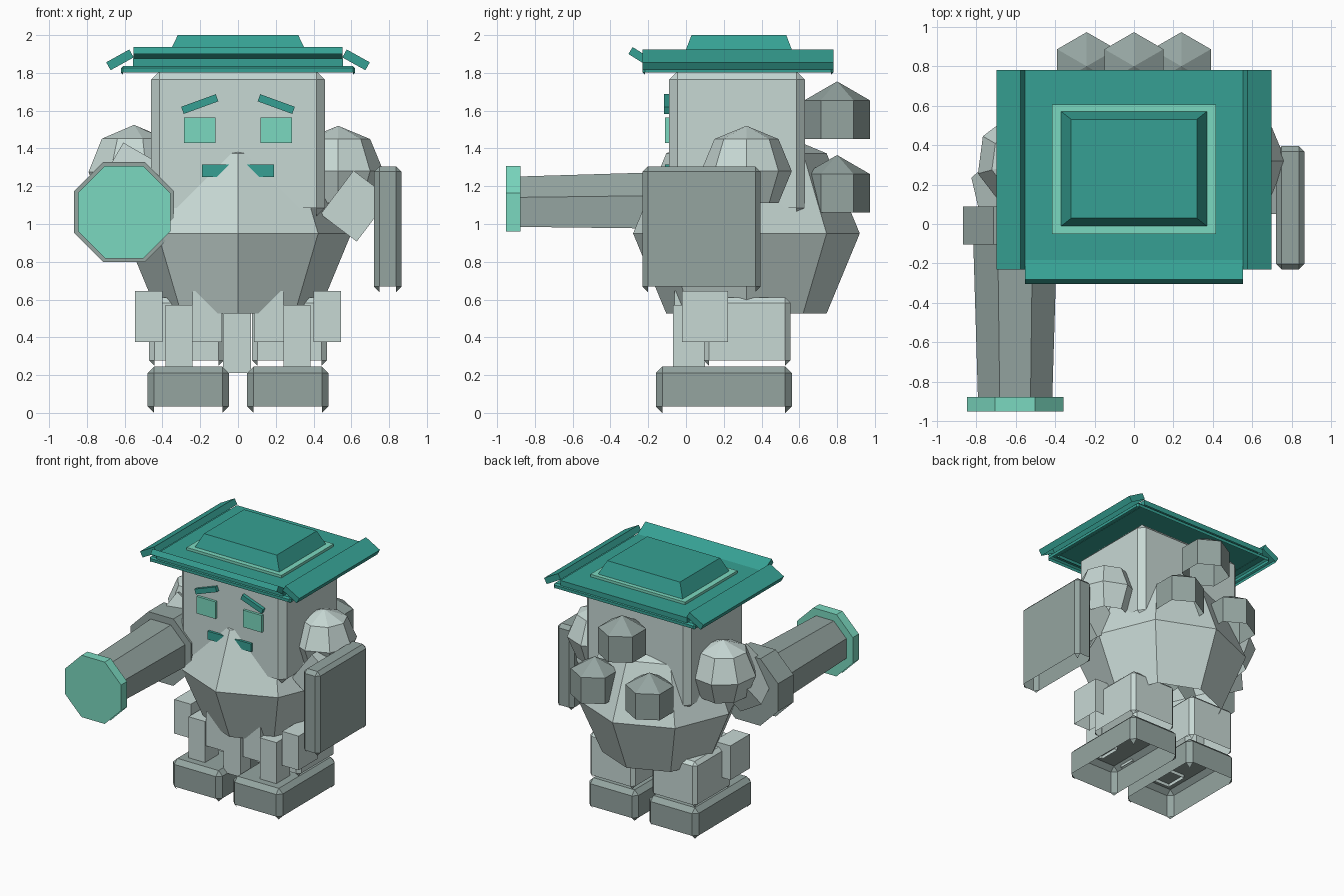
import bpy, bmesh
from math import radians, cos, pi
from mathutils import Matrix, Vector, Euler

if "Cube" in bpy.data.objects:
    bpy.data.objects.remove(bpy.data.objects["Cube"])


def material(name, rgb):
    m = bpy.data.materials.new(name)
    m.use_nodes = True
    col = [(c / 255) ** 2.2 for c in rgb] + [1]
    m.diffuse_color = col
    m.node_tree.nodes["Principled BSDF"].inputs["Base Color"].default_value = col
    return m


STONE = material("pale stone", (198, 215, 211))
GREY = material("slate grey", (147, 163, 159))
TEAL = material("teal", (57, 159, 146))
MINT = material("mint", (122, 215, 190))


def finish(name, bm, mat, matrix=None):
    """Place the mesh, leave its underside open, and link it."""
    if matrix:
        bm.transform(matrix)
    bmesh.ops.recalc_face_normals(bm, faces=bm.faces)
    bm.normal_update()
    under = [f for f in bm.faces if f.normal.z < -0.65]
    bmesh.ops.delete(bm, geom=under, context='FACES')
    me = bpy.data.meshes.new(name)
    bm.to_mesh(me)
    bm.free()
    me.materials.append(mat)
    ob = bpy.data.objects.new(name, me)
    bpy.context.collection.objects.link(ob)
    return ob


def box(name, mat, x, y, z, bevel=0, rot=(0, 0, 0), taper=1):
    """Box from its ranges, turned about its own middle."""
    bm = bmesh.new()
    bmesh.ops.create_cube(bm, size=1)
    for v in bm.verts:
        k = taper if v.co.z > 0 else 1
        v.co = (v.co.x * (x[1] - x[0]) * k, v.co.y * (y[1] - y[0]) * k, v.co.z * (z[1] - z[0]))
    if bevel:
        bmesh.ops.bevel(bm, geom=bm.edges[:], offset=bevel, segments=1, affect='EDGES')
    mid = Vector((sum(x), sum(y), sum(z))) / 2
    turn = Euler([radians(a) for a in rot]).to_matrix().to_4x4()
    return finish(name, bm, mat, Matrix.Translation(mid) @ turn)


def pair(name, mat, x, y, z, bevel=0, rot=(0, 0, 0)):
    """The same box on both sides."""
    box("left_" + name, mat, x, y, z, bevel, rot)
    box("right_" + name, mat, (-x[1], -x[0]), y, z, bevel, (rot[0], -rot[1], -rot[2]))


def ball(name, mat, radius, place, turn=0):
    bm = bmesh.new()
    bmesh.ops.create_uvsphere(bm, u_segments=8, v_segments=4, radius=radius)
    return finish(name, bm, mat, Matrix.Translation(place) @ Matrix.Rotation(radians(turn), 4, 'Z'))


def barrel(name, mat, back, front, y0, y1):
    """Eight-sided tube along y; back and front are flat-to-middle radii."""
    bm = bmesh.new()
    k = 1 / cos(pi / 8)
    bmesh.ops.create_cone(bm, cap_ends=True, segments=8, radius1=back * k,
                          radius2=front * k, depth=y1 - y0,
                          matrix=Matrix.Rotation(pi / 8, 4, 'Z'))
    # Turn the tube so that its second end faces the front
    spin = Matrix.Rotation(pi / 2, 4, 'X')
    return finish(name, bm, mat, Matrix.Translation((-0.603, (y0 + y1) / 2, 1.063)) @ spin)


# Body and head
ball("body", STONE, 0.6, (0, 0.32, 0.95))
box("head", STONE, (-0.46, 0.46), (-0.09, 0.63), (1.04, 1.81), 0.045)

# Face
pair("eye", MINT, (0.12, 0.285), (-0.11, -0.08), (1.43, 1.565))
pair("brow", TEAL, (0.105, 0.3), (-0.117, -0.08), (1.615, 1.655), 0, (0, 20, 0))
pair("moustache", TEAL, (0.03, 0.19), (-0.11, -0.08), (1.25, 1.315))

# Hat
box("hat_brim", TEAL, (-0.62, 0.62), (-0.23, 0.78), (1.79, 1.837), 0.012)
box("hat_plate", TEAL, (-0.555, 0.555), (-0.23, 0.78), (1.835, 1.875))
box("hat_trim", MINT, (-0.415, 0.415), (-0.05, 0.605), (1.86, 1.895))
box("hat_crown", TEAL, (-0.375, 0.375), (-0.015, 0.575), (1.885, 2.0), 0, (0, 0, 0), 0.85)
pair("hat_flap", TEAL, (0.555, 0.695), (-0.23, 0.78), (1.845, 1.893), 0, (0, 29, 0))
box("front_hat_flap", TEAL, (-0.553, 0.553), (-0.305, -0.155), (1.857, 1.9), 0, (-32, 0, 0))

# Shoulders and arms
ball("left_shoulder", STONE, 0.24, (0.53, 0.32, 1.28))
ball("right_shoulder", STONE, 0.25, (-0.55, 0.32, 1.275), 15)
box("left_forearm", STONE, (0.5, 0.74), (0.05, 0.34), (0.95, 1.24), 0, (0, 37, 0))
box("right_forearm", STONE, (-0.73, -0.52), (0.02, 0.32), (1.02, 1.36), 0, (-25, 30, 0))

# Shield
box("shield", GREY, (0.72, 0.865), (-0.23, 0.395), (0.64, 1.305), 0.028)

# Cannon
barrel("cannon_base", GREY, 0.265, 0.265, -0.105, 0.088)
barrel("cannon_barrel", GREY, 0.212, 0.188, -0.9, -0.1)
barrel("cannon_muzzle", MINT, 0.245, 0.245, -0.952, -0.877)

# Pointed six-sided canisters behind the back
for name, x, z in (("top", 0, 1.45), ("left", 0.24, 1.06), ("right", -0.24, 1.06)):
    bm = bmesh.new()
    base = bmesh.ops.create_circle(bm, cap_ends=True, segments=6, radius=0.173,
                                   matrix=Matrix.Rotation(pi / 6 * 2, 4, 'Z'))
    side = bmesh.ops.extrude_face_region(bm, geom=bm.faces[:])["geom"]
    top = [v for v in side if isinstance(v, bmesh.types.BMVert)]
    bmesh.ops.translate(bm, verts=top, vec=(0, 0, 0.205))
    cap = [f for f in side if isinstance(f, bmesh.types.BMFace)]
    peak = bmesh.ops.poke(bm, faces=cap)["verts"]
    bmesh.ops.translate(bm, verts=peak, vec=(0, 0, 0.1))
    xs = [v.co.x for v in bm.verts]
    finish(name + "_canister", bm, GREY, Matrix.Translation((x, 0.8, z)))

# Legs, boots and skirt plates
pair("boot", GREY, (0.048, 0.48), (-0.16, 0.56), (0, 0.245), 0.035)
pair("leg", STONE, (0.075, 0.47), (0.095, 0.552), (0.25, 0.61), 0.027)
pair("thigh_guard", STONE, (0.24, 0.385), (-0.07, 0.1), (0.22, 0.57))
pair("hip_guard", STONE, (0.4, 0.545), (-0.02, 0.222), (0.375, 0.645))
pair("skirt_plate", STONE, (0.085, 0.24), (-0.06, 0.1), (0.375, 0.645))
box("centre_skirt_plate", STONE, (-0.08, 0.068), (-0.065, 0.06), (0.21, 0.6))
